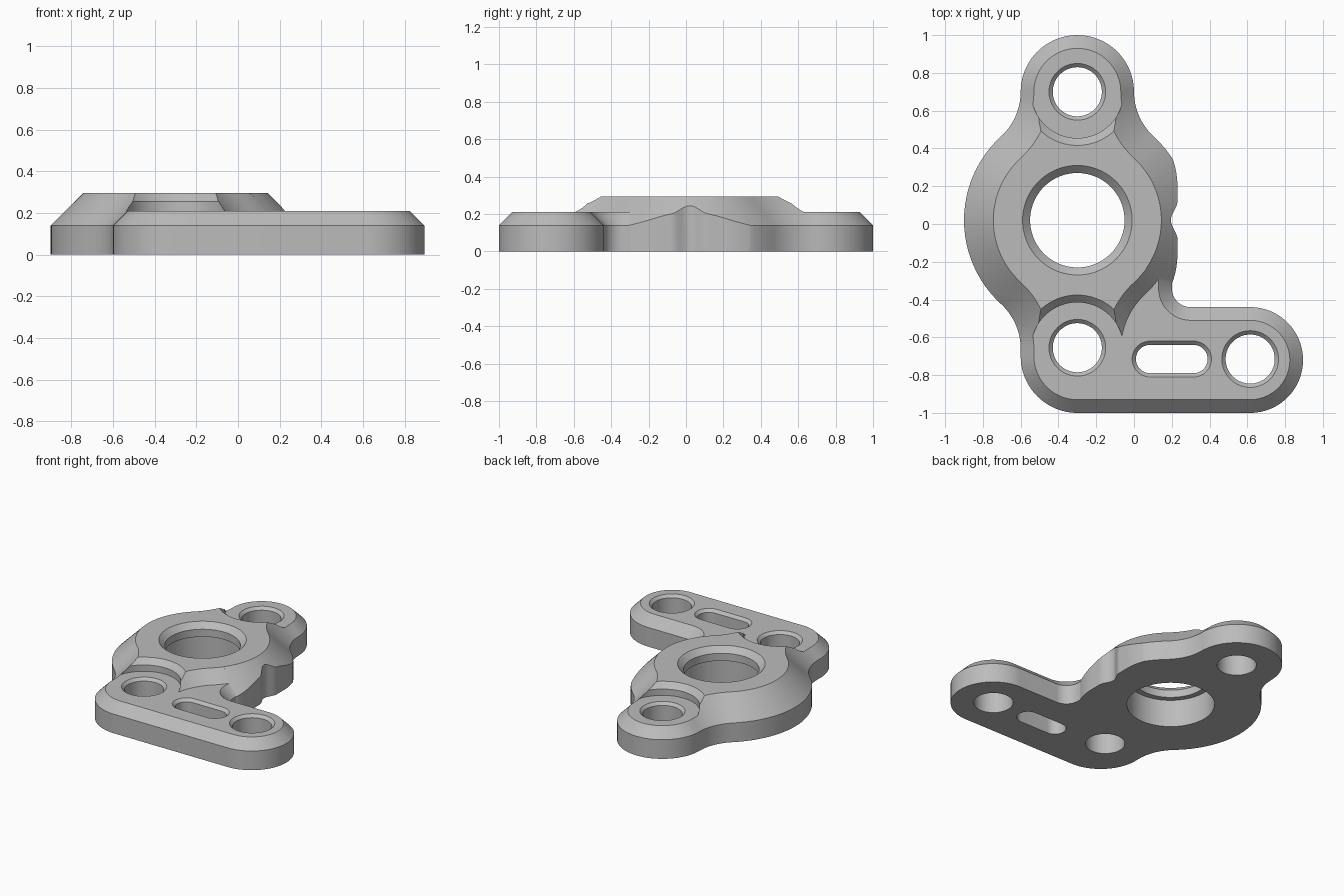
import bpy
import bmesh
from math import atan2, cos, sin, pi, radians, degrees
from mathutils import Vector

cube = bpy.data.objects.get("Cube")
if cube:
    bpy.data.objects.remove(cube, do_unlink=True)

HUB = (-0.3, 0.02)
FILLET = 0.1924 / 0.6                        # tangent to both hub and lug
TAN = degrees(atan2(0.68, 0.3 + FILLET))     # where the fillets meet the hub
LEFT, RIGHT = -0.6 - FILLET, FILLET          # fillet centres
POCKET_Z, TOP_Z, EDGE_Z = 0.21, 0.295, 0.14


def arc(cx, cy, r, a0, a1, step=4):
    n = max(4, round(abs(a1 - a0) / step))
    angles = [radians(a0 + (a1 - a0) * i / n) for i in range(n + 1)]
    return [Vector((cx + r * cos(a), cy + r * sin(a))) for a in angles]


def clean(points):
    """Drop repeated points where outline pieces join."""
    return [p for i, p in enumerate(points) if (p - points[i - 1]).length > 0.004]


def inset(points, d):
    """Mitred inward offset of a counter-clockwise outline."""
    result = []
    for i, p in enumerate(points):
        a = (p - points[i - 1]).normalized()
        b = (points[(i + 1) % len(points)] - p).normalized()
        na, nb = Vector((-a.y, a.x)), Vector((-b.y, b.x))
        result.append(p + (na + nb) * (d / (1 + na.dot(nb))))
    return result


def loft(name, points, layers):
    """Closed solid from an outline and a list of (z, inset) layers."""
    points = clean(points)
    bm = bmesh.new()
    rings = [[bm.verts.new((p.x, p.y, z)) for p in inset(points, d)] for z, d in layers]
    bm.faces.new(rings[0][::-1])
    bm.faces.new(rings[-1])
    n = len(points)
    for low, high in zip(rings, rings[1:]):
        for i in range(n):
            j = (i + 1) % n
            bm.faces.new((low[i], low[j], high[j], high[i]))
    mesh = bpy.data.meshes.new(name)
    bm.to_mesh(mesh)
    bm.free()
    obj = bpy.data.objects.new(name, mesh)
    bpy.context.scene.collection.objects.link(obj)
    return obj


def box(name, x0, x1, y0, y1, z0, z1):
    corners = [Vector(c) for c in ((x0, y0), (x1, y0), (x1, y1), (x0, y1))]
    return loft(name, corners, [(z0, 0), (z1, 0)])


def subtract(target, cutter):
    mod = target.modifiers.new("cut", 'BOOLEAN')
    mod.operation, mod.solver, mod.object = 'DIFFERENCE', 'EXACT', cutter
    bpy.context.view_layer.update()
    evaluated = target.evaluated_get(bpy.context.evaluated_depsgraph_get())
    mesh = bpy.data.meshes.new_from_object(evaluated)
    target.modifiers.remove(mod)
    target.data = mesh
    bpy.data.objects.remove(cutter, do_unlink=True)


# Shared outline pieces: upper lug, its fillets, left side of the hub
lug_fillet_right = arc(RIGHT, 0.7, FILLET, 180 + TAN, 180)
upper_left = (arc(-0.3, 0.7, 0.3, 0, 180)
              + arc(LEFT, 0.7, FILLET, 0, -TAN)
              + arc(*HUB, 0.6, 180 - TAN, 180 + TAN)
              + arc(LEFT, -0.66, FILLET, TAN, 0))

# Whole bracket: hub, lugs and side arm with a sloped upper edge
bracket_outline = (upper_left
                   + arc(-0.3, -0.7, 0.3, 180, 270)
                   + arc(0.615, -0.72, 0.28, -90, 90)
                   + arc(0.3, -0.34, 0.1, 270, 180, 8)
                   + arc(*HUB, 0.6, -33.5, TAN)
                   + lug_fillet_right)
bracket = loft("mounting_bracket", bracket_outline,
               [(0, 0), (EDGE_Z, 0), (TOP_Z, TOP_Z - EDGE_Z)])

# Lower the arm around the sloped hub
hub_outline = (upper_left
               + arc(-0.3, -0.66, 0.3, 180, 360)
               + arc(RIGHT, -0.66, FILLET, 180, 180 - TAN)
               + arc(*HUB, 0.6, -TAN, TAN)
               + lug_fillet_right)
hub_keep = loft("hub_keep", hub_outline, [(0.1, -0.041), (0.34, 0.199)])
arm_cut = box("arm_cut", -0.3, 1.1, -1.2, -0.25, POCKET_Z, 0.33)
subtract(arm_cut, hub_keep)
subtract(bracket, arm_cut)
subtract(bracket, box("lug_cut", -0.8, 1.1, -1.2, -0.67, POCKET_Z, 0.36))

# Round pockets that clear the bolt heads
for y in (0.7, -0.66):
    subtract(bracket, loft("pocket", arc(-0.3, y, 0.245, 0, 360),
                           [(POCKET_Z, 0), (0.256, 0), (0.356, -0.1)]))

# Flat right side of the hub with a shallow notch
profile = []
for i in range(61):
    dy = -0.33 + 0.76 * i / 60
    x = 0.23 - 1.2 * max(0, abs(dy) - 0.18) ** 2
    if abs(dy) < 0.1:
        x -= 0.0175 * (1 + cos(pi * dy / 0.1))
    profile.append(Vector((x, HUB[1] + dy)))
side = [Vector((0.6, profile[-1].y)), Vector((0.6, profile[0].y))]
subtract(bracket, loft("side_cut", (profile + side)[::-1], [(-0.1, 0), (0.4, 0)]))

# Bolt holes and adjusting slot, countersunk
slot = arc(0.315, -0.715, 0.075, -90, 90, 8) + arc(0.085, -0.715, 0.075, 90, 270, 8)
holes = [arc(x, y, 0.13, 0, 360) for x, y in ((-0.3, 0.7), (-0.3, -0.655), (0.615, -0.715))]
for outline in holes + [slot]:
    subtract(bracket, loft("hole", outline,
                           [(-0.1, 0), (0.19, 0), (0.23, -0.04), (0.4, -0.04)]))

# Main bore with an inner lip near the top
subtract(bracket, loft("bore", arc(*HUB, 0.25, 0, 360),
                       [(-0.1, -0.04), (0.2, -0.04), (0.2, 0), (0.255, 0), (0.355, -0.1)]))

# Metal colour and shading
metal = bpy.data.materials.new("grey_metal")
metal.use_nodes = True
colour = (0.5, 0.5, 0.5, 1)
metal.diffuse_color = colour
metal.node_tree.nodes["Principled BSDF"].inputs["Base Color"].default_value = colour
bracket.data.materials.clear()
bracket.data.materials.append(metal)
bpy.ops.object.select_all(action='DESELECT')
bracket.select_set(True)
bpy.context.view_layer.objects.active = bracket
bpy.ops.object.shade_smooth_by_angle(angle=radians(25))
